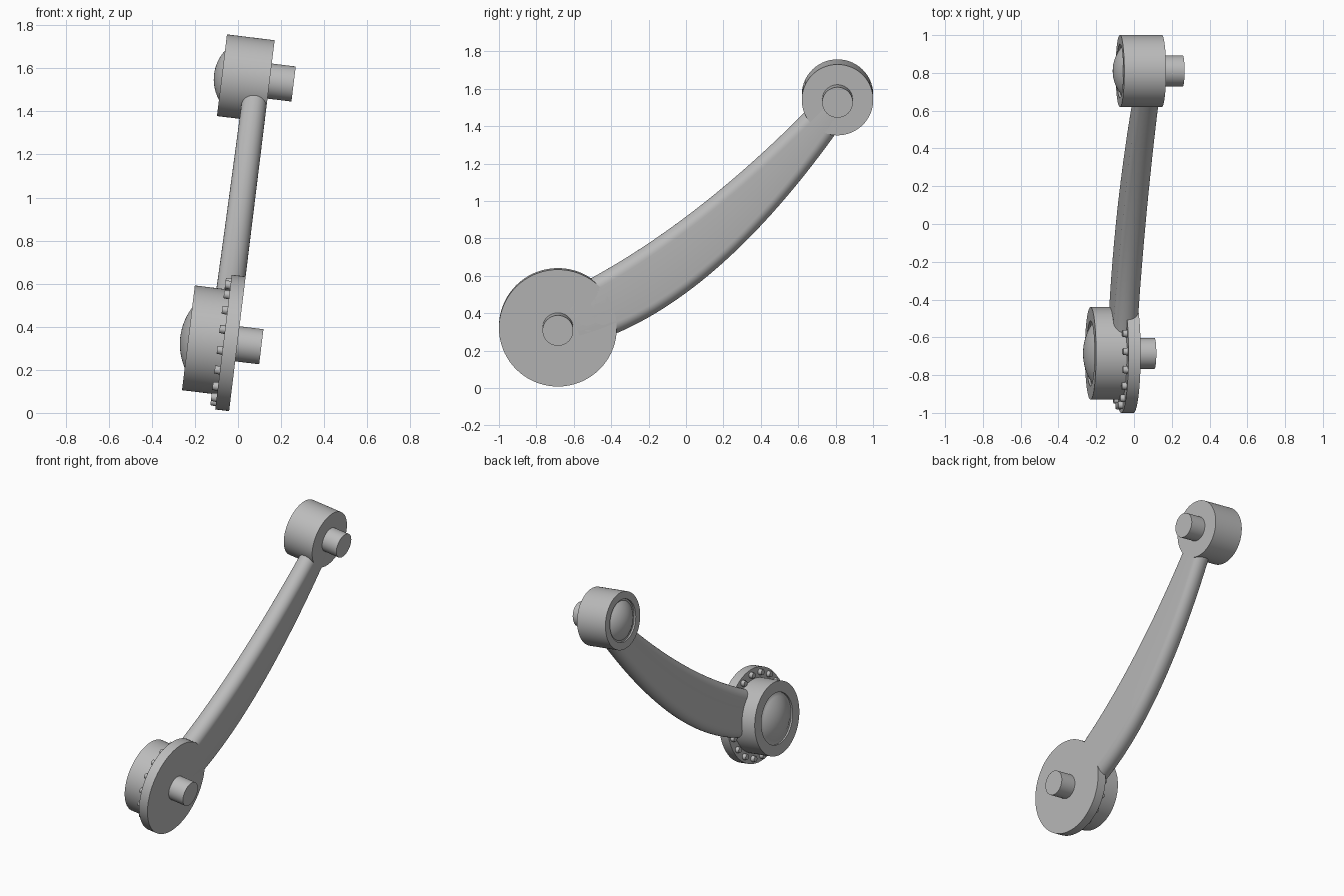
import bpy, bmesh
from math import sin, cos, pi, radians, asin
from mathutils import Matrix, Vector

if "Cube" in bpy.data.objects:
    bpy.data.objects.remove(bpy.data.objects["Cube"], do_unlink=True)

grey = bpy.data.materials.new("plain_grey")
grey.use_nodes = True
colour = (0.5, 0.5, 0.5, 1)
grey.diffuse_color = colour
grey.node_tree.nodes["Principled BSDF"].inputs["Base Color"].default_value = colour

# The whole linkage leans sideways about the y axis
TILT = Matrix.Rotation(radians(7), 4, "Y")
FACE = -0.042                      # shared plane of flange, arm and upper joint
LOWER, UPPER = (-0.685, 0.318), (0.81, 1.547)


def finish(bm, name, centre=(0, 0)):
    bmesh.ops.remove_doubles(bm, verts=bm.verts, dist=1e-5)
    bmesh.ops.recalc_face_normals(bm, faces=bm.faces)
    mesh = bpy.data.meshes.new(name)
    bm.to_mesh(mesh)
    bm.free()
    mesh.materials.append(grey)
    obj = bpy.data.objects.new(name, mesh)
    bpy.context.collection.objects.link(obj)
    obj.matrix_world = TILT @ Matrix.Translation((0, *centre))
    bpy.ops.object.select_all(action="DESELECT")
    obj.select_set(True)
    bpy.context.view_layer.objects.active = obj
    bpy.ops.object.shade_smooth_by_angle(angle=radians(35))
    return obj


def lathe(name, profile, centre, steps=72):
    """Spin (x, radius) points about the joint axis."""
    bm = bmesh.new()
    verts = [bm.verts.new((x, 0, r)) for x, r in profile]
    edges = [bm.edges.new(pair) for pair in zip(verts, verts[1:])]
    bmesh.ops.spin(bm, geom=verts + edges, cent=(0, 0, 0), axis=(1, 0, 0),
                   angle=2 * pi, steps=steps, use_merge=True)
    return finish(bm, name, centre)


def drum(name, centre, x0, x1, r):
    return lathe(name, [(x0, 0), (x0, r), (x1, r), (x1, 0)], centre)


def capped_housing(name, centre, right, left, r, cap_r, tip):
    """Drum with a domed cap sitting in a shallow groove on its left face."""
    base = left + 0.012
    h = base - tip
    ball = (cap_r ** 2 + h ** 2) / (2 * h)
    span = asin(cap_r / ball)
    dome = [(tip + ball * (1 - cos(a)), ball * sin(a))
            for a in (span * i / 10 for i in range(10, -1, -1))]
    groove = cap_r + 0.012
    rim = [(right, 0), (right, r), (left, r), (left, groove), (base, groove)]
    return lathe(name, rim + dome, centre)


# Joints
capped_housing("lower_housing", LOWER, -0.1, -0.271, 0.245, 0.16, -0.309)
drum("lower_flange", LOWER, FACE - 0.065, FACE, 0.315)
drum("lower_pin", LOWER, -0.06, 0.07, 0.082)
capped_housing("upper_housing", UPPER, FACE, -0.265, 0.191, 0.13, -0.302)
drum("upper_pin", UPPER, -0.06, 0.07, 0.082)

# Ring of small bolts behind the flange
bm = bmesh.new()
for i in range(18):
    a = radians(20 * i - 2)
    spot = Matrix.Translation((-0.117, -0.28 * sin(a), 0.28 * cos(a)))
    bmesh.ops.create_cone(bm, cap_ends=True, segments=16, radius1=0.021,
                          radius2=0.018, depth=0.03,
                          matrix=spot @ Matrix.Rotation(-pi / 2, 4, "Y"))
finish(bm, "flange_bolts", LOWER)


# Curved arm: rounded section swept between its upper and lower edges
def section(t):
    yt, yb = -0.65 + 1.37 * t, -0.55 + 1.4 * t
    top = Vector((0, yt, 0.91 + 0.758 * yt + 0.204 * yt * yt))
    bottom = Vector((0, yb, 0.5 + 0.74 * yb + 0.415 * yb * yb))
    middle, up = (top + bottom) / 2, (top - bottom) / 2
    left, right = -0.172 + 0.014 * t, FACE
    half = (right - left) / 2
    r = half * 0.96
    points = []
    for k, (sx, sz) in enumerate([(1, 1), (-1, 1), (-1, -1), (1, -1)]):
        for j in range(9):
            a = pi / 2 * (k + j / 8)
            x = (left + right) / 2 + sx * (half - r) + r * cos(a)
            reach = sz * (up.length - r) + r * sin(a)
            points.append(middle + up.normalized() * reach + Vector((x, 0, 0)))
    return points


bm = bmesh.new()
rings = [[bm.verts.new(p) for p in section(i / 32)] for i in range(33)]
for a, b in zip(rings, rings[1:]):
    for j in range(len(a)):
        k = (j + 1) % len(a)
        bm.faces.new((a[j], a[k], b[k], b[j]))
bm.faces.new(rings[0])
bm.faces.new(rings[-1])
finish(bm, "curved_arm")
